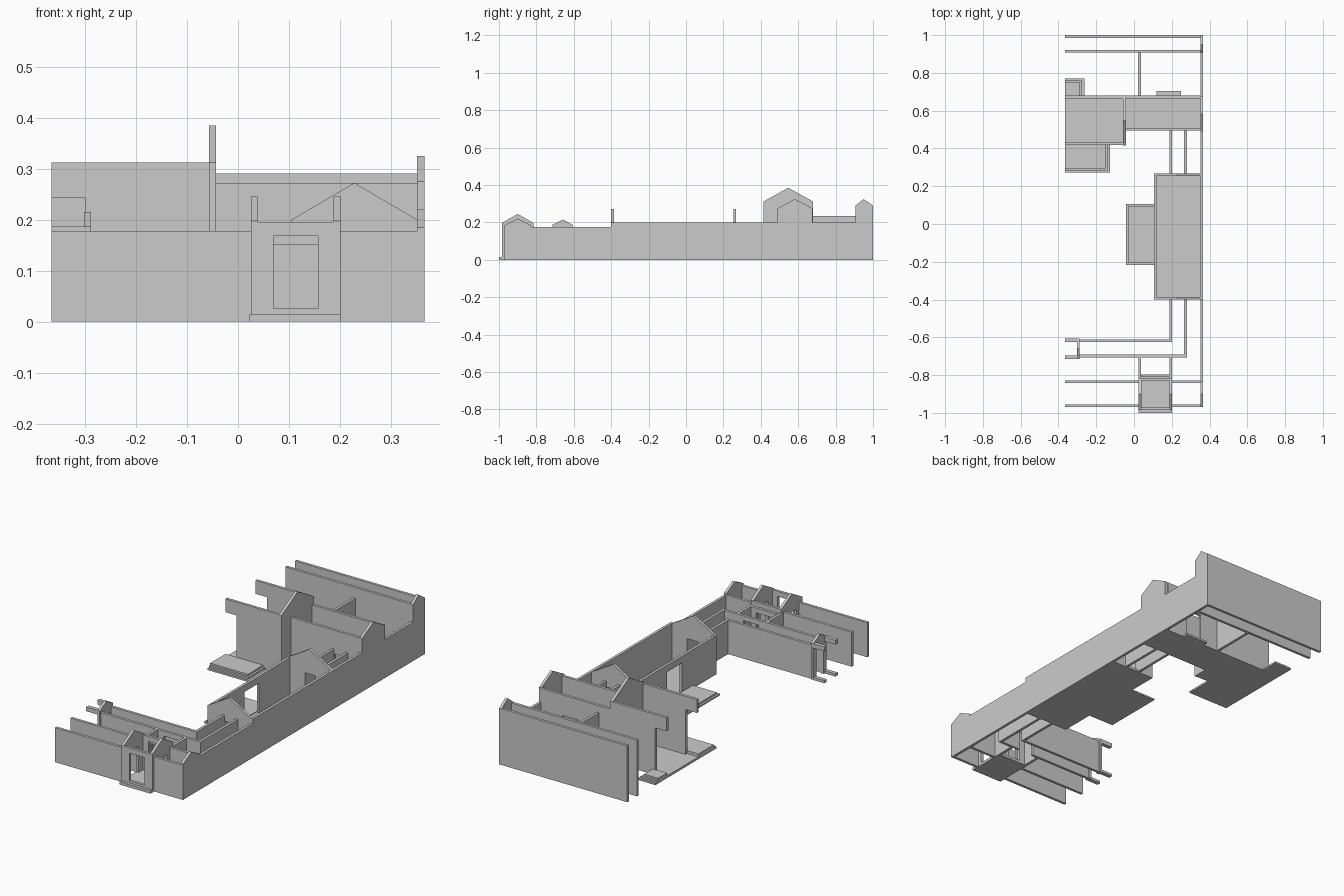
import bpy, bmesh

if "Cube" in bpy.data.objects:
    bpy.data.objects.remove(bpy.data.objects["Cube"])

T = 0.014  # wall thickness


def prism(name, axis, lo, hi, outline):
    """Extrude a (along-wall, z) outline between lo and hi on the given axis."""
    bm = bmesh.new()

    def vert(p, d):
        return bm.verts.new((d, p[0], p[1]) if axis == 'x' else (p[0], d, p[1]))
    a = [vert(p, lo) for p in outline]
    b = [vert(p, hi) for p in outline]
    n = len(a)
    bm.faces.new(a)
    bm.faces.new(b[::-1])
    for i in range(n):
        j = (i + 1) % n
        bm.faces.new((a[i], b[i], b[j], a[j]))
    bmesh.ops.recalc_face_normals(bm, faces=bm.faces)
    me = bpy.data.meshes.new(name)
    bm.to_mesh(me)
    bm.free()
    ob = bpy.data.objects.new(name, me)
    bpy.context.collection.objects.link(ob)
    return ob


def wall(name, axis, lo, start, end, h, doors=(), peak=None, t=T):
    """Wall across an axis; doors are (from, to, height), peak adds a gable."""
    pts = []
    if not doors or doors[0][0] > start:
        pts.append((start, 0))
    for a, b, dh in doors:
        if a > start:
            pts.append((a, 0))
        pts += [(a, dh), (b, dh), (b, 0)]
    pts += [(end, 0), (end, h)]
    if peak:
        pts.append(((start + end) / 2, peak))
    pts.append((start, h))
    return prism(name, axis, lo, lo + t, pts)


def box(name, x0, x1, y0, y1, z0, z1):
    return prism(name, 'y', y0, y1, [(x0, z0), (x1, z0), (x1, z1), (x0, z1)])


L, R = -0.365, 0.365

# Long outer wall with three gables in its skyline
prism("outer_wall", 'x', R - T, R, [
    (-0.97, 0), (1, 0), (1, 0.29), (0.95, 0.325), (0.905, 0.29), (0.905, 0.2),
    (0.675, 0.2), (0.675, 0.275), (0.582, 0.325), (0.49, 0.275), (0.49, 0.2),
    (-0.4, 0.2), (-0.4, 0.175), (-0.83, 0.175), (-0.83, 0.185), (-0.9, 0.22),
    (-0.97, 0.185)])

# Front wing, interrupted by the entrance porch
for tag, x0, x1 in (("left", L, 0.026), ("right", 0.201, R - T)):
    for side, y in (("front", -0.97), ("rear", -0.842)):
        wall(f"{side}_wing_wall_{tag}", 'y', y, x0, x1, 0.178)

# Entrance porch
P0, P1 = 0.025, 0.201
for tag, x in (("left", P0), ("right", P1 - T)):
    wall(f"porch_gable_{tag}", 'x', x, -0.985, -0.815, 0.197,
         [(-0.935, -0.865, 0.15)], 0.245)
for tag, y in (("front", -0.985), ("rear", -0.829)):
    wall(f"porch_door_wall_{tag}", 'y', y, P0 + T, P1 - T, 0.195,
         [(0.07, 0.157, 0.168)])
    box(f"porch_sill_{tag}", 0.07, 0.157, y, y + T, 0, 0.026)
box("porch_floor", 0.023, P1, -1, -0.797, 0, 0.014)
wall("porch_link_end", 'y', -0.81, P0 + T, P1 - T, 0.175, [(0.07, 0.157, 0.15)])
for tag, x in (("left", 0.023), ("right", 0.188)):
    wall(f"porch_link_wall_{tag}", 'x', x, -0.815, -0.706, 0.175)

# L-shaped passage from the hall toward the centre line
wall("passage_wall_inner", 'x', 0.188, -0.625, -0.4, 0.175)
wall("passage_wall_outer", 'x', 0.266, -0.706, -0.4, 0.175)
wall("passage_wall_rear", 'y', -0.625, -0.29, 0.2, 0.175)
wall("passage_wall_front", 'y', -0.706, -0.29, 0.28, 0.175,
     [(0.07, 0.157, 0.15)])

# Small pavilion at the end of the passage
wall("pavilion_gable", 'x', -0.302, -0.715, -0.605, 0.187,
     [(-0.687, -0.633, 0.15)], 0.215)
for tag, y in (("front", -0.715), ("rear", -0.625)):
    box(f"pavilion_lintel_{tag}", L, -0.302, y, y + 0.02, 0.165, 0.187)
    box(f"pavilion_base_{tag}", L, -0.288, y, y + 0.02, 0, 0.014)

# Hall with gabled ends, side door and terrace
H0 = 0.105
box("hall_floor", H0, R - T, -0.397, 0.268, 0, 0.012)
for tag, y in (("front", -0.4), ("rear", 0.254)):
    wall(f"hall_gable_{tag}", 'y', y, H0, R - T, 0.2, [(0.203, 0.265, 0.145)], 0.272)
wall("hall_side_wall", 'x', H0, -0.386, 0.254, 0.2, [(-0.117, 0.003, 0.165)])
box("terrace_lower", -0.042, H0, -0.217, 0.106, 0, 0.008)
box("terrace_upper", -0.032, H0, -0.207, 0.096, 0.008, 0.016)

# Short passage between hall and rear wing
for tag, x in (("left", 0.188), ("right", 0.266)):
    wall(f"link_wall_{tag}", 'x', x, 0.268, 0.495, 0.175)

# Rear wing
box("wing_floor", -0.05, R - T, 0.497, 0.675, 0, 0.012)
wall("wing_wall_front", 'y', 0.495, -0.043, R - T, 0.272, [(0.203, 0.265, 0.15)])
wall("wing_wall_rear", 'y', 0.665, -0.043, R - T, 0.272, [(0.14, 0.23, 0.165)])
box("wing_doorstep", 0.12, 0.25, 0.675, 0.705, 0, 0.01)

# Main block, cut on the centre line through its doorways
box("main_floor", L, -0.05, 0.42, 0.675, 0, 0.012)
wall("main_gable", 'x', -0.057, 0.415, 0.679, 0.312, (), 0.385)
for tag, y in (("front", 0.418), ("rear", 0.665)):
    wall(f"main_wall_{tag}", 'y', y, L, -0.055, 0.312, [(L, -0.3, 0.243)])

# Stepped stoops on both sides of the main block
for i in range(3):
    d, z = 0.011 * i, 0.009 * i
    box(f"front_step_{i + 1}", L, -0.128 - d, 0.273 + d, 0.42, z, z + 0.009)
    box(f"rear_step_{i + 1}", L, -0.263 - d, 0.675, 0.77 - d, z, z + 0.009)

# Back range and its cross wall
wall("back_wall_inner", 'y', 0.907, L, R - T, 0.29)
wall("back_wall_outer", 'y', 0.986, L, R - T, 0.29)
wall("back_cross_wall", 'x', 0.022, 0.679, 0.907, 0.235)
